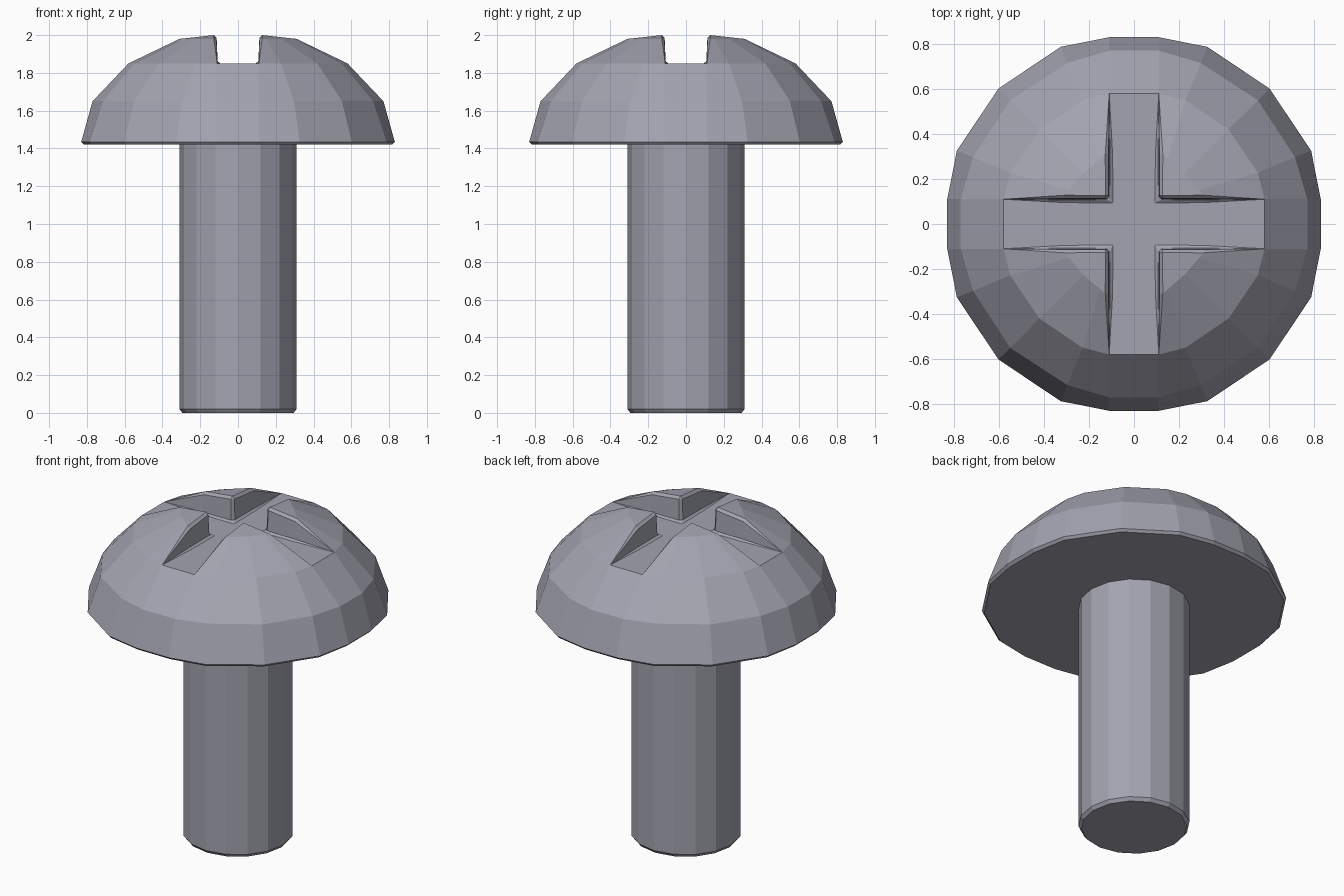
import bpy, bmesh
from math import cos, sin, pi

if "Cube" in bpy.data.objects:
    bpy.data.objects.remove(bpy.data.objects["Cube"])

bm = bmesh.new()


def swap(p):
    return (p[1], p[0], p[2])


def turn(p, q):
    x, y, z = p
    for _ in range(q):
        x, y = -y, x
    return (x, y, z)


def face(pts):
    return bm.faces.new([bm.verts.new(p) for p in pts])


def arc(half, z):
    # quarter outline from half an outline, mirrored across the diagonal
    pts = [(x, y, z) for x, y in half]
    return pts + [swap(p) for p in reversed(pts[:-1])]


def ring(half, z):
    a = arc(half, z)
    return [turn(p, q) for q in range(4) for p in a]


def loft(rings):
    for a, b in zip(rings, rings[1:]):
        n = len(a)
        for i in range(n):
            j = (i + 1) % n
            face([a[i], a[j], b[j], b[i]])


def circle(r, z, n=16):
    return [(r * cos(2 * pi * i / n), r * sin(2 * pi * i / n), z) for i in range(n)]


# shank with a small bottom chamfer
shank = [circle(0.295, 0), circle(0.31, 0.02), circle(0.31, 1.42)]
face(shank[0])
loft(shank)

# domed side of the head
rim = [(0.58, 0.11), (0.55, 0.228), (0.42, 0.42)]
head = [ring([(0.815, 0.11), (0.775, 0.32), (0.593, 0.593)], 1.42),
        ring([(0.83, 0.11), (0.787, 0.326), (0.602, 0.602)], 1.435),
        ring([(0.77, 0.11), (0.715, 0.297), (0.55, 0.55)], 1.65),
        ring(rim, 1.85)]
loft(head)

# raised quarter blocks between the arms of the cross slot
low = arc(rim, 1.85)
high = arc([(0.31, 0.128), (0.29, 0.15), (0.225, 0.225)], 1.98)
A = low[0]
M = [high[0], (0.31, 0.113, 1.965), (0.31, 0.107, 1.86), (0.31, 0.095, 1.85)]
C = [(0.127, 0.127, 2.0), (0.127, 0.113, 1.985), (0.124, 0.108, 1.86), (0.093, 0.093, 1.85)]
block = []
for i in range(4):
    block.append([low[i], low[i + 1], high[i + 1], high[i]])
    block.append([high[i], high[i + 1], C[0]])
walls = []
for i in range(3):
    walls.append([A, M[i], M[i + 1]])
    walls.append([M[i], C[i], C[i + 1], M[i + 1]])
block += walls + [[swap(p) for p in w] for w in walls]
block += [[C[0], C[1], swap(C[1])],
          [C[1], C[2], swap(C[2]), swap(C[1])],
          [C[2], C[3], swap(C[2])]]
for q in range(4):
    for f in block:
        face([turn(p, q) for p in f])

# flat floor of the cross slot
floor = [A, M[3], C[3], swap(M[3]), swap(A)]
face([turn(p, q) for q in range(4) for p in floor])

bmesh.ops.remove_doubles(bm, verts=bm.verts[:], dist=0.0005)

# flat underside joining head and shank
edges = [e for e in bm.edges if e.is_boundary and all(abs(v.co.z - 1.42) < 0.001 for v in e.verts)]
bmesh.ops.bridge_loops(bm, edges=edges)
bmesh.ops.recalc_face_normals(bm, faces=bm.faces[:])

mesh = bpy.data.meshes.new("cross_slot_screw")
bm.to_mesh(mesh)
bm.free()
obj = bpy.data.objects.new("cross_slot_screw", mesh)
bpy.context.collection.objects.link(obj)

# dark bluish steel
steel = bpy.data.materials.new("dark_steel")
steel.diffuse_color = (0.37, 0.37, 0.44, 1)
steel.use_nodes = True
steel.node_tree.nodes["Principled BSDF"].inputs["Base Color"].default_value = steel.diffuse_color
mesh.materials.append(steel)
